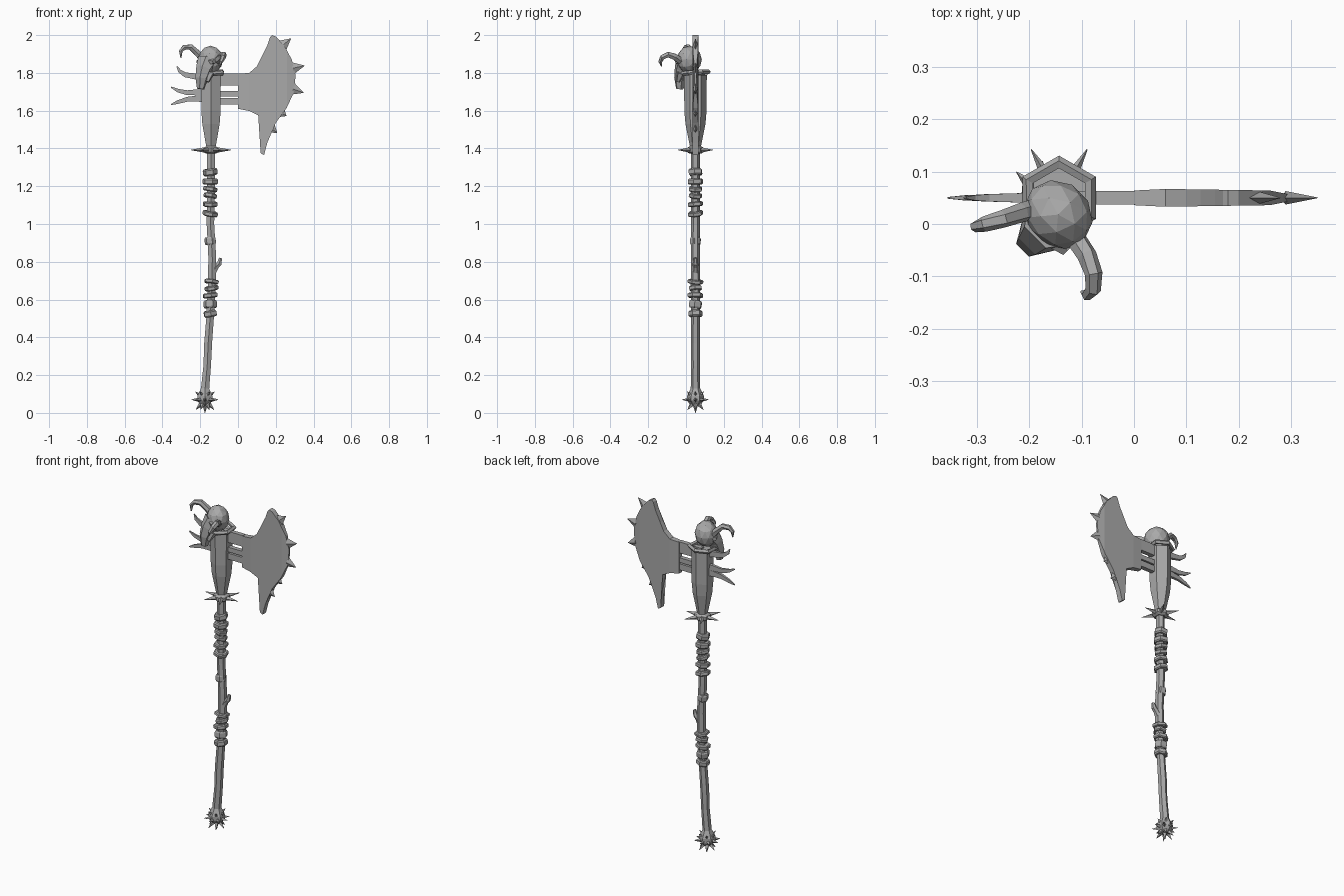
import bpy, bmesh, math, random
from mathutils import Vector, Matrix

cube = bpy.data.objects.get("Cube")
if cube:
    bpy.data.objects.remove(cube)

random.seed(4)
AY = 0.05          # depth of the shaft axis
GX = -0.143        # upper shaft axis

grey = bpy.data.materials.new("plain grey")
grey.use_nodes = True
grey.diffuse_color = (0.4, 0.4, 0.4, 1)
grey.node_tree.nodes["Principled BSDF"].inputs["Base Color"].default_value = (0.4, 0.4, 0.4, 1)


def finish(name, bm):
    bmesh.ops.recalc_face_normals(bm, faces=bm.faces)
    mesh = bpy.data.meshes.new(name)
    bm.to_mesh(mesh)
    bm.free()
    mesh.materials.append(grey)
    obj = bpy.data.objects.new(name, mesh)
    bpy.context.collection.objects.link(obj)
    return obj


def loft(bm, path, radii, sides=6, ref=(0, 1, 0), flat=1.0, turn=0.0):
    """Sweep a polygon along a path; flat scales it along ref."""
    path = [Vector(p) for p in path]
    rings = []
    for i, p in enumerate(path):
        t = (path[min(i + 1, len(path) - 1)] - path[max(i - 1, 0)]).normalized()
        u = Vector(ref)
        u = (u - t * u.dot(t)).normalized()
        v = t.cross(u)
        ring = []
        for k in range(sides):
            a = 2 * math.pi * k / sides + turn
            ring.append(bm.verts.new(p + radii[i] * (u * math.cos(a) * flat + v * math.sin(a))))
        rings.append(ring)
    for a, b in zip(rings, rings[1:]):
        for k in range(sides):
            j = (k + 1) % sides
            bm.faces.new((a[k], a[j], b[j], b[k]))
    bm.faces.new(rings[0])
    bm.faces.new(rings[-1])


def part(name, *args, **kw):
    bm = bmesh.new()
    loft(bm, *args, **kw)
    return finish(name, bm)


def spike(bm, base, tip, r, sides=4, ref=(0.1, 1, 0.2), flat=1.0):
    loft(bm, [base, tip], [r, 0.001], sides, ref, flat)


# Crooked wooden shaft with a flared foot
part("shaft", [(-0.175, AY, 0.04), (-0.175, AY, 0.065), (-0.175, AY, 0.09), (-0.174, AY, 0.13),
               (-0.163, AY, 0.25), (-0.158, AY, 0.37), (-0.148, AY, 0.5), (-0.138, AY, 0.68),
               (-0.136, AY, 0.82), (-0.146, AY, 1.0), (GX, AY, 1.2), (GX, AY, 1.42)],
     [0.025, 0.045, 0.045, 0.025, 0.023, 0.024, 0.023, 0.025, 0.024, 0.023, 0.024, 0.024])
part("branch_stub", [(-0.135, AY, 0.74), (-0.115, AY, 0.775), (-0.1, AY, 0.79), (-0.092, AY, 0.82)],
     [0.02, 0.016, 0.015, 0.009])

# Spiked pommel
bm = bmesh.new()
centre = Vector((-0.175, AY, 0.07))
for elev, count, length in ((0, 8, 0.07), (-48, 6, 0.072), (40, 6, 0.066), (-90, 1, 0.07)):
    for k in range(count):
        a = 2 * math.pi * k / count
        e = math.radians(elev)
        d = Vector((math.cos(a) * math.cos(e), math.sin(a) * math.cos(e), math.sin(e)))
        spike(bm, centre + d * 0.028, centre + d * length, 0.014)
finish("pommel_spikes", bm)

# Wrapped bindings, each a slightly tilted chamfered band
bands = [(0.525, 0.034), (0.575, 0.04), (0.622, 0.026), (0.66, 0.024), (0.695, 0.022),
         (0.91, 0.04), (1.055, 0.026), (1.105, 0.026), (1.15, 0.024), (1.185, 0.024),
         (1.225, 0.032), (1.275, 0.036)]
for i, (z, h) in enumerate(bands):
    x = -0.147 if z < 0.65 or z > 0.88 else -0.14
    r = 0.03 if i == 5 else random.uniform(0.036, 0.043)
    tilt = Vector((random.uniform(-0.22, 0.22), random.uniform(-0.15, 0.15), 1)).normalized()
    c = Vector((x, AY, z))
    part("binding", [c + tilt * h * f for f in (-0.5, -0.3, 0.3, 0.5)],
         [r * 0.85, r, r, r * 0.85], turn=random.uniform(0, 0.5))

# Spiked guard collar
part("guard_collar", [(GX, AY, z) for z in (1.372, 1.382, 1.402, 1.412)], [0.03, 0.046, 0.046, 0.03])
bm = bmesh.new()
for k in range(6):
    a = math.radians(60 * k)
    d = Vector((math.cos(a), math.sin(a), 0))
    c = Vector((GX, AY, 1.392))
    spike(bm, c + d * 0.03, c + d * 0.107, 0.015, ref=(0, 0, 1))
finish("guard_spikes", bm)

# Hexagonal head post and its rim
part("head_post", [(GX, AY, 1.39), (GX, AY, 1.44), (GX, AY, 1.53), (GX, AY, 1.6), (GX, AY, 1.79)],
     [0.025, 0.035, 0.053, 0.059, 0.06])
bpy.ops.mesh.primitive_torus_add(major_segments=6, minor_segments=5, major_radius=0.068,
                                 minor_radius=0.013, location=(GX, AY, 1.8),
                                 rotation=(0.05, -0.08, math.radians(30)))
rim = bpy.context.object
rim.name = "post_rim"
rim.data.materials.append(grey)

# Axe blade: outline, cut into strips, thickened by its distance from the post
outline = [(0.0, 1.61), (0.0, 1.795), (0.06, 1.80), (0.1, 1.835), (0.127, 1.88), (0.155, 1.945),
           (0.17, 1.99), (0.18, 2.0), (0.2, 1.992), (0.245, 1.945), (0.285, 1.87), (0.305, 1.79),
           (0.297, 1.70), (0.258, 1.615), (0.2, 1.535), (0.172, 1.49), (0.155, 1.43),
           (0.138, 1.365), (0.12, 1.375), (0.128, 1.47), (0.107, 1.575), (0.06, 1.598)]


def half_thick(x):
    if x < 0.06:
        return 0.014 + 0.003 * max(x, 0) / 0.06
    return 0.017 - 0.003 * (x - 0.06) / 0.2 if x < 0.26 else max(0.005, 0.014 - 0.2 * (x - 0.26))


bm = bmesh.new()
bm.faces.new([bm.verts.new((x, 0, z)) for x, z in outline])
bmesh.ops.triangulate(bm, faces=bm.faces)
for x in (0.06, 0.16, 0.26):
    bmesh.ops.bisect_plane(bm, geom=bm.verts[:] + bm.edges[:] + bm.faces[:],
                           plane_co=(x, 0, 0), plane_no=(1, 0, 0))
extruded = bmesh.ops.extrude_face_region(bm, geom=bm.faces[:], use_keep_orig=True)
back = {g for g in extruded["geom"] if isinstance(g, bmesh.types.BMVert)}
for v in bm.verts:
    v.co.y = AY + half_thick(v.co.x) * (1 if v in back else -1)
finish("axe_blade", bm)

bm = bmesh.new()
for (bx, bz), (tx, tz) in (((0.235, 1.945), (0.28, 1.982)), ((0.29, 1.825), (0.352, 1.838)),
                           ((0.29, 1.715), (0.347, 1.695)), ((0.225, 1.592), (0.256, 1.572)),
                           ((0.172, 1.51), (0.207, 1.483))):
    spike(bm, (bx, AY, bz), (tx, AY, tz), 0.032, ref=(0, 1, 0), flat=0.4)
finish("blade_spikes", bm)

# Bars joining blade and post, and the curved prongs behind
for z, h in ((1.765, 0.033), (1.69, 0.014), (1.65, 0.018)):
    part("blade_bar", [(GX, AY, z), (-0.07, AY, z), (0.005, AY, z)], [h * 1.414] * 3, 4,
         flat=0.013 / h, turn=math.pi / 4)
prongs = [[(-0.17, 1.775), (-0.23, 1.782), (-0.28, 1.79), (-0.31, 1.81), (-0.323, 1.835)],
          [(-0.17, 1.695), (-0.22, 1.697), (-0.27, 1.695), (-0.32, 1.707), (-0.355, 1.725)],
          [(-0.17, 1.662), (-0.22, 1.664), (-0.27, 1.66), (-0.32, 1.645), (-0.355, 1.632)]]
for pts in prongs:
    part("rear_prong", [(x, AY, z) for x, z in pts], [0.026, 0.022, 0.018, 0.013, 0.004], 4,
         flat=0.55, turn=math.pi / 4)

# Horned skull, turned towards the front right
face_dir = Vector((-0.62, -0.62, -0.45)).normalized()
bm = bmesh.new()
bmesh.ops.create_icosphere(bm, subdivisions=2, radius=1,
                           matrix=Matrix.Translation((-0.145, 0.018, 1.87))
                           @ Matrix.Rotation(math.radians(45), 4, "Z")
                           @ Matrix.Diagonal((0.062, 0.07, 0.074, 1)))
finish("skull_cranium", bm)
part("skull_muzzle", [(-0.16, 0.003, 1.86), (-0.18, -0.018, 1.82), (-0.193, -0.03, 1.77),
                      (-0.198, -0.033, 1.715)], [0.058, 0.045, 0.034, 0.02], 6, ref=(1, -1, 0))
side = Vector((1, -1, 0)).normalized()
for s in (-1, 1):
    c = Vector((-0.17, -0.008, 1.86)) + side * 0.036 * s
    part("skull_brow", [c - side * 0.025, c, c + side * 0.025], [0.012, 0.02, 0.012], 5, ref=(0, 0, 1))
    c = Vector((-0.168, -0.005, 1.8)) + side * 0.03 * s
    part("skull_cheek", [c, c + face_dir * 0.025 + Vector((0, 0, -0.035))], [0.022, 0.01], 5, ref=(1, -1, 0))
horn_radii = [0.02, 0.019, 0.017, 0.015, 0.011, 0.003]
part("right_horn", [(-0.185, 0.03, 1.87), (-0.215, 0.022, 1.905), (-0.25, 0.01, 1.937),
                    (-0.285, 0.0, 1.935), (-0.303, -0.005, 1.915), (-0.302, -0.008, 1.88)], horn_radii)
part("left_horn", [(-0.11, -0.03, 1.865), (-0.09, -0.06, 1.885), (-0.077, -0.095, 1.897),
                   (-0.078, -0.125, 1.883), (-0.09, -0.136, 1.86), (-0.1, -0.13, 1.835)],
     horn_radii, ref=(1, 0, 0))
